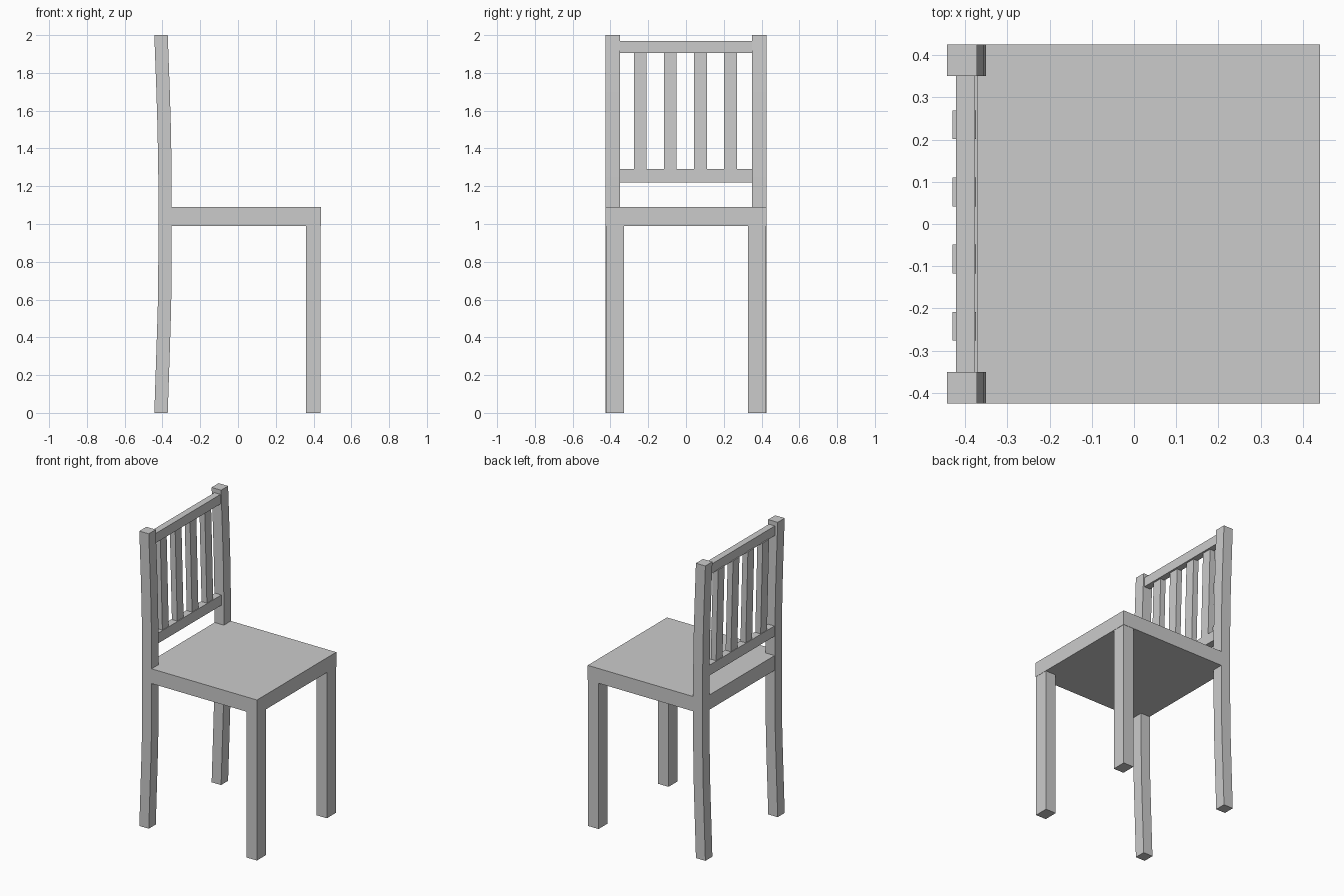
import bpy

if "Cube" in bpy.data.objects:
    bpy.data.objects.remove(bpy.data.objects["Cube"])


def prism(name, profile, y0, y1):
    """Extrude an x-z outline between two y positions."""
    n = len(profile)
    verts = [(x, y, z) for y in (y0, y1) for x, z in profile]
    faces = [tuple(range(n)), tuple(range(2 * n - 1, n - 1, -1))]
    faces += [(i, i + n, (i + 1) % n + n, (i + 1) % n) for i in range(n)]
    mesh = bpy.data.meshes.new(name)
    mesh.from_pydata(verts, [], faces)
    obj = bpy.data.objects.new(name, mesh)
    bpy.context.collection.objects.link(obj)
    return obj


def box(name, x0, x1, y0, y1, z0, z1):
    return prism(name, [(x0, z0), (x1, z0), (x1, z1), (x0, z1)], y0, y1)


# Seat slab
box("seat", -0.42, 0.44, -0.425, 0.425, 0.99, 1.09)

# Gently bowed back posts, described by their rear edge
rear = [(-0.443, 0.0), (-0.432, 0.33), (-0.425, 0.55), (-0.422, 0.8), (-0.422, 1.25),
        (-0.426, 1.5), (-0.432, 1.7), (-0.443, 2.0)]
front = [(x + 0.071, z) for x, z in rear]
post = front + rear[::-1]

for side, s in (("left", -1), ("right", 1)):
    prism("back_post_" + side, post, *sorted((s * 0.35, s * 0.425)))
    box("front_leg_" + side, 0.36, 0.438, *sorted((s * 0.327, s * 0.423)), 0.0, 1.0)

# Back rails
box("lower_rail", -0.418, -0.37, -0.36, 0.36, 1.22, 1.29)
box("upper_rail", -0.422, -0.377, -0.36, 0.36, 1.905, 1.97)

# Four slats leaning slightly backwards
slat = [(-0.414, 1.28), (-0.374, 1.28), (-0.39, 1.91), (-0.43, 1.91)]
for i in range(4):
    y = -0.242 + i * 0.159
    prism(f"back_slat_{i + 1}", slat, y - 0.034, y + 0.034)

# Consistent outward normals
import bmesh
for obj in bpy.context.collection.objects:
    bm = bmesh.new()
    bm.from_mesh(obj.data)
    bmesh.ops.recalc_face_normals(bm, faces=bm.faces)
    bm.to_mesh(obj.data)
    bm.free()
